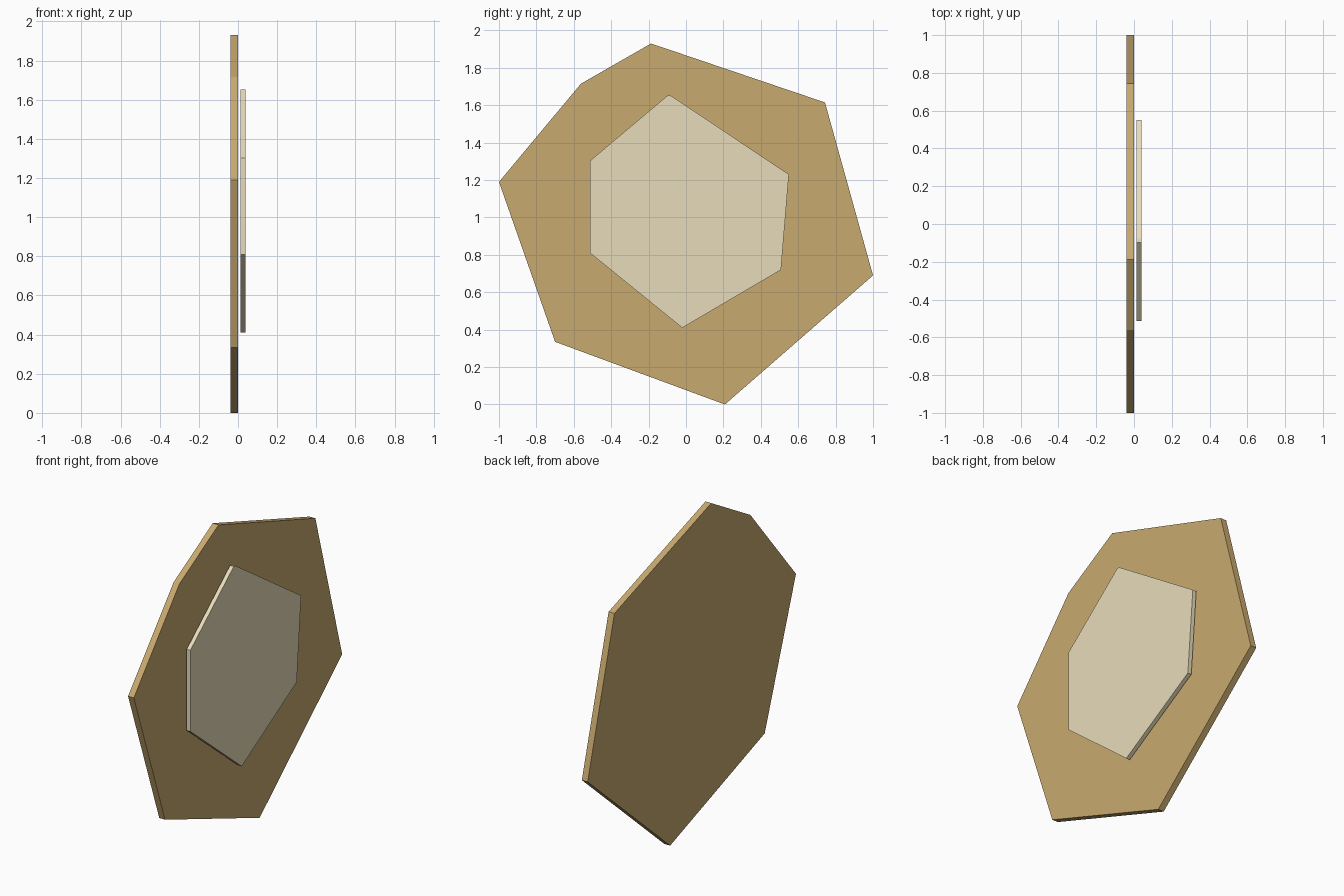
import bpy
import bmesh

if "Cube" in bpy.data.objects:
    bpy.data.objects.remove(bpy.data.objects["Cube"])


def material(name, colour):
    mat = bpy.data.materials.new(name)
    mat.diffuse_color = (*colour, 1.0)
    mat.use_nodes = True
    mat.node_tree.nodes["Principled BSDF"].inputs["Base Color"].default_value = mat.diffuse_color
    return mat


def plate(name, outline, x_back, x_front, mat):
    """Extrude a (y, z) outline along x into a flat slab."""
    bm = bmesh.new()
    face = bm.faces.new([bm.verts.new((x_back, y, z)) for y, z in outline])
    extruded = bmesh.ops.extrude_face_region(bm, geom=[face])["geom"]
    verts = [g for g in extruded if isinstance(g, bmesh.types.BMVert)]
    bmesh.ops.translate(bm, verts=verts, vec=(x_front - x_back, 0, 0))
    bmesh.ops.recalc_face_normals(bm, faces=bm.faces)
    mesh = bpy.data.meshes.new(name)
    bm.to_mesh(mesh)
    bm.free()
    mesh.materials.append(mat)
    obj = bpy.data.objects.new(name, mesh)
    bpy.context.collection.objects.link(obj)
    return obj


# Large irregular seven-sided backing slab
plate("backing_plate",
      [(-0.187, 1.93), (-0.562, 1.715), (-1.0, 1.19), (-0.70, 0.335),
       (0.208, 0.0), (1.0, 0.69), (0.743, 1.615)],
      -0.039, 0.0, material("tan", (0.58, 0.40, 0.16)))

# Smaller pale slab floating just off its face, with a tiny clipped top corner
plate("inner_plate",
      [(-0.078, 1.65), (-0.097, 1.653), (-0.513, 1.303), (-0.513, 0.81),
       (-0.02, 0.41), (0.508, 0.72), (0.55, 1.23)],
      0.014, 0.039, material("cream", (0.80, 0.71, 0.49)))
